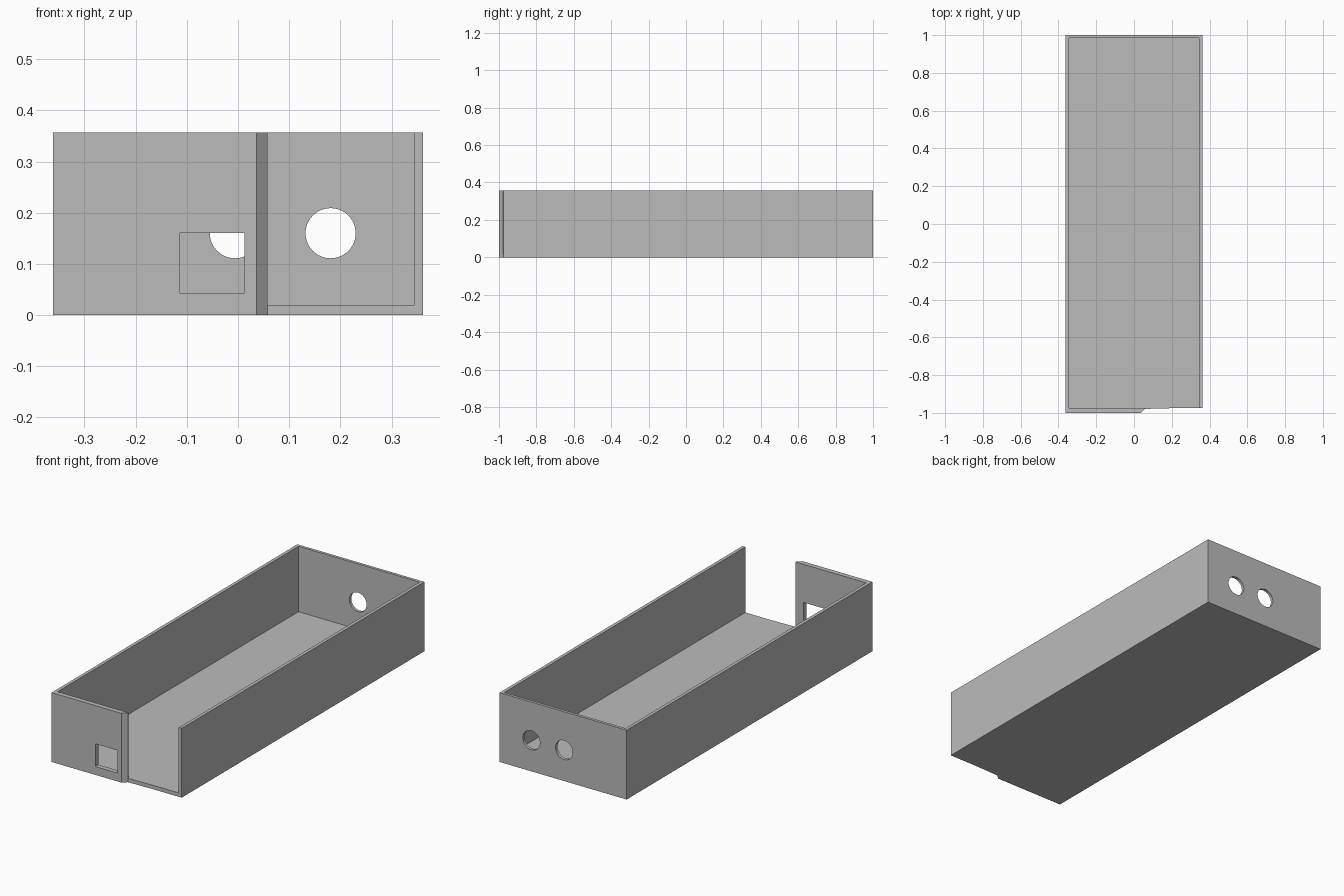
import bpy
import bmesh
from math import pi
from mathutils import Matrix

if "Cube" in bpy.data.objects:
    bpy.data.objects.remove(bpy.data.objects["Cube"], do_unlink=True)

HALF_W, HEIGHT, FLOOR, WALL = 0.362, 0.357, 0.02, 0.017
FRONT_IN, BACK_IN = -0.975, 0.985      # inner faces of the end walls
DOOR_X = 0.058                         # inner edge of the front opening

grey = bpy.data.materials.new("plain grey")
grey.use_nodes = True
grey.diffuse_color = (0.5, 0.5, 0.5, 1)
grey.node_tree.nodes["Principled BSDF"].inputs["Base Color"].default_value = grey.diffuse_color


def add_object(name, bm):
    mesh = bpy.data.meshes.new(name)
    bmesh.ops.recalc_face_normals(bm, faces=bm.faces)
    bm.to_mesh(mesh)
    bm.free()
    mesh.materials.append(grey)
    obj = bpy.data.objects.new(name, mesh)
    bpy.context.collection.objects.link(obj)
    return obj


def prism(name, outline, z0, z1):
    bm = bmesh.new()
    base = bm.faces.new([bm.verts.new((x, y, z0)) for x, y in outline])
    top = bmesh.ops.extrude_face_region(bm, geom=[base])["geom"]
    bmesh.ops.translate(bm, vec=(0, 0, z1 - z0),
                        verts=[v for v in top if isinstance(v, bmesh.types.BMVert)])
    return add_object(name, bm)


def block(name, x0, x1, y0, y1, z0, z1):
    return prism(name, [(x0, y0), (x1, y0), (x1, y1), (x0, y1)], z0, z1)


def drill(name, x, z, radius):
    bm = bmesh.new()
    bmesh.ops.create_cone(bm, cap_ends=True, segments=48, radius1=radius,
                          radius2=radius, depth=0.1,
                          matrix=Matrix.Translation((x, 1, z)) @ Matrix.Rotation(pi / 2, 4, 'X'))
    return add_object(name, bm)


# Outer body, with the thicker front panel ending in a bevel
tray = prism("open_tray", [(-HALF_W, -1), (0.036, -1), (DOOR_X, -0.979), (0.2, FRONT_IN),
                           (HALF_W, FRONT_IN), (HALF_W, 1), (-HALF_W, 1)], 0, HEIGHT)

# Cavity, front opening, front window and the two round back holes
inner = HALF_W - WALL
cutters = [
    prism("cavity_cutter", [(-inner, FRONT_IN), (DOOR_X, FRONT_IN), (DOOR_X, -1.1),
                            (inner, -1.1), (inner, BACK_IN), (-inner, BACK_IN)], FLOOR, 0.5),
    block("window_cutter", -0.113, 0.013, -1.1, -0.95, 0.043, 0.16),
    drill("right_hole_cutter", -0.006, 0.16, 0.049),
    drill("left_hole_cutter", 0.181, 0.16, 0.049),
]
for cutter in cutters:
    cutter.hide_render = True
    mod = tray.modifiers.new(cutter.name, 'BOOLEAN')
    mod.operation, mod.solver, mod.object = 'DIFFERENCE', 'EXACT', cutter

# Bake the cuts and discard the cutters
bpy.context.view_layer.update()
baked = bpy.data.meshes.new_from_object(tray.evaluated_get(bpy.context.evaluated_depsgraph_get()))
tray.modifiers.clear()
tray.data = baked
for cutter in cutters:
    bpy.data.objects.remove(cutter, do_unlink=True)
